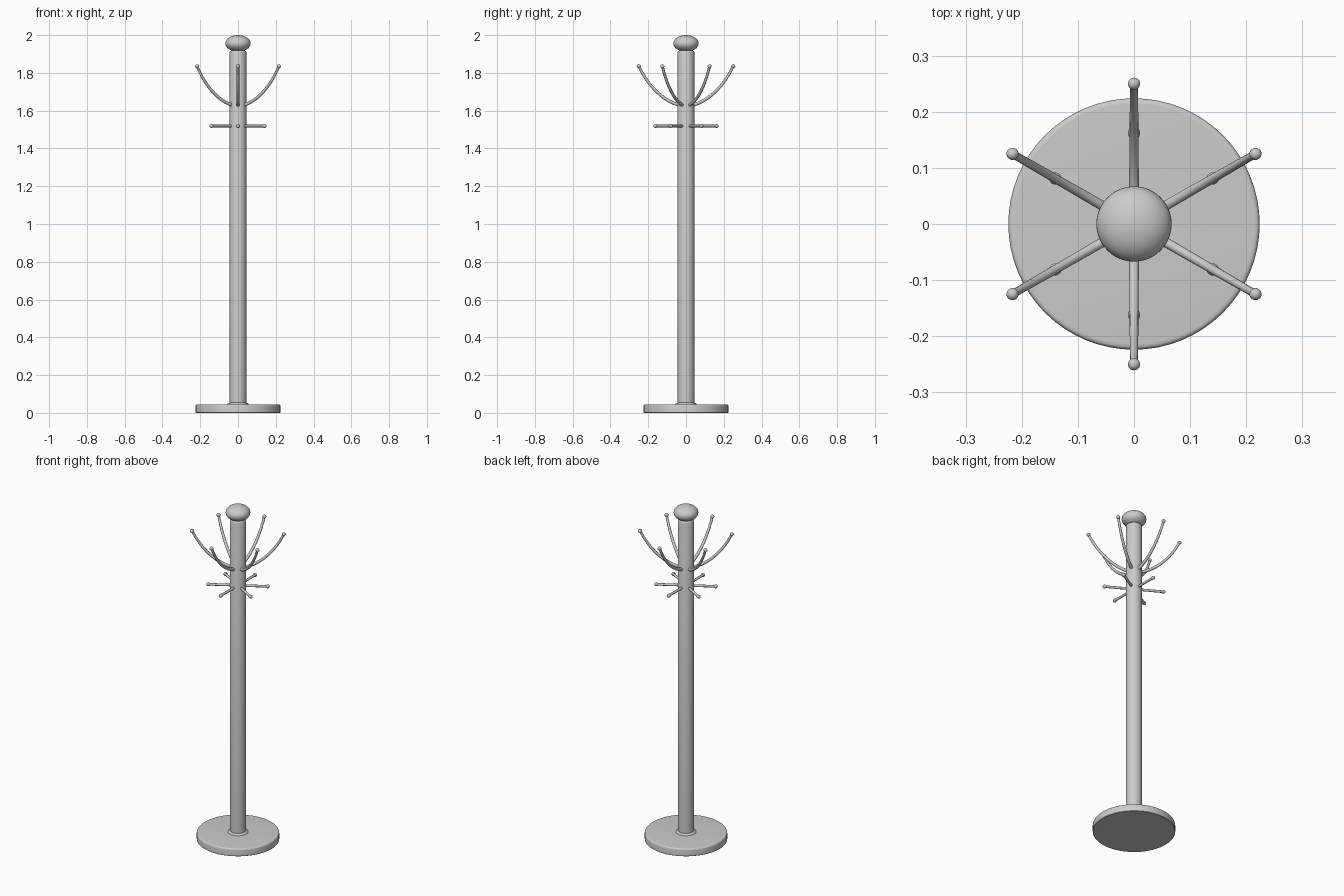
import bpy, math
from mathutils import Vector

if "Cube" in bpy.data.objects:
    bpy.data.objects.remove(bpy.data.objects["Cube"])


def smooth(ob, angle=40):
    bpy.ops.object.select_all(action='DESELECT')
    ob.select_set(True)
    bpy.context.view_layer.objects.active = ob
    bpy.ops.object.shade_smooth_by_angle(angle=math.radians(angle))


def lathe(name, profile, n=64):
    # revolve (radius, height) points around z, with capped ends
    verts = [(r * math.cos(2 * math.pi * i / n), r * math.sin(2 * math.pi * i / n), z)
             for r, z in profile for i in range(n)]
    faces = [(j * n + i, j * n + (i + 1) % n, (j + 1) * n + (i + 1) % n, (j + 1) * n + i)
             for j in range(len(profile) - 1) for i in range(n)]
    faces.append(tuple(reversed(range(n))))
    faces.append(tuple((len(profile) - 1) * n + i for i in range(n)))
    me = bpy.data.meshes.new(name)
    me.from_pydata(verts, [], faces)
    ob = bpy.data.objects.new(name, me)
    bpy.context.collection.objects.link(ob)
    smooth(ob)
    return ob


def ball(name, loc, scale, seg=24, rings=16):
    bpy.ops.mesh.primitive_uv_sphere_add(segments=seg, ring_count=rings, radius=1, location=loc)
    ob = bpy.context.object
    ob.name = name
    ob.scale = scale
    bpy.ops.object.transform_apply(location=False, rotation=False)
    smooth(ob, 60)


def rod(name, pts, radii):
    # round tube through the given points
    cu = bpy.data.curves.new(name, 'CURVE')
    cu.dimensions = '3D'
    cu.bevel_depth = 1.0
    cu.bevel_resolution = 4
    cu.use_fill_caps = True
    sp = cu.splines.new('POLY')
    sp.points.add(len(pts) - 1)
    for p, co, r in zip(sp.points, pts, radii):
        p.co = (*co, 1)
        p.radius = r
    ob = bpy.data.objects.new(name, cu)
    bpy.context.collection.objects.link(ob)
    bpy.ops.object.select_all(action='DESELECT')
    ob.select_set(True)
    bpy.context.view_layer.objects.active = ob
    bpy.ops.object.convert(target='MESH')
    smooth(bpy.context.object)


# round base with softened rim
lathe("base", [(0.222, 0), (0.224, 0.002), (0.224, 0.037), (0.2225, 0.042),
               (0.219, 0.0445), (0.214, 0.045)])
# collar where the pole meets the base
lathe("collar", [(0.056, 0.043), (0.055, 0.048), (0.051, 0.052), (0.044, 0.054)])
# pole with rounded top edge
lathe("pole", [(0.044, 0.04), (0.044, 1.91), (0.0425, 1.914), (0.039, 1.917), (0.03, 1.918)])
# flattened ball finial
ball("finial", (0, 0, 1.956), (0.067, 0.067, 0.044), 48, 24)

# arm centre line in (radius, height)
ARM = [Vector(p) for p in ((0.03, 1.628), (0.12, 1.65), (0.2, 1.73), (0.25, 1.835))]


def arm_point(t):
    a, b, c, d = ARM
    s = 1 - t
    return a * s**3 + b * 3 * s * s * t + c * 3 * s * t * t + d * t**3


STEPS = 20
for k in range(6):
    ang = math.radians(30 + 60 * k)
    ca, sa = math.cos(ang), math.sin(ang)
    # curved upper hook with ball tip
    path = [arm_point(i / STEPS) for i in range(STEPS + 1)]
    rod(f"hook_{k + 1}", [(p.x * ca, p.x * sa, p.y) for p in path],
        [0.009 - 0.002 * i / STEPS for i in range(STEPS + 1)])
    ball(f"hook_tip_{k + 1}", (0.25 * ca, 0.25 * sa, 1.835), (0.0108,) * 3)
    # straight lower peg with ball tip
    rod(f"peg_{k + 1}", [(r * ca, r * sa, 1.519) for r in (0.03, 0.163)], [0.007, 0.007])
    ball(f"peg_tip_{k + 1}", (0.162 * ca, 0.162 * sa, 1.519), (0.0108,) * 3)
